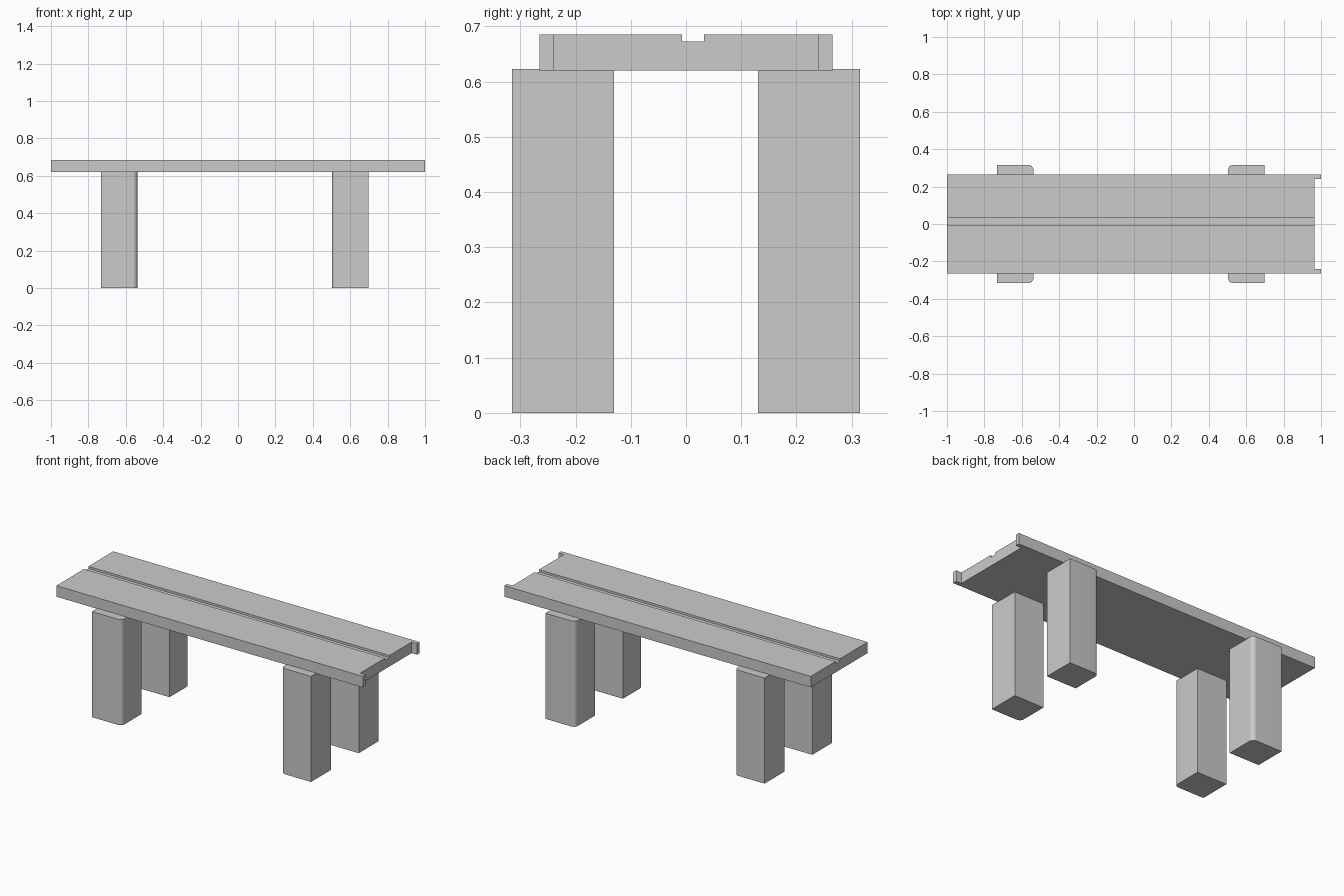
import bpy
import bmesh
from math import cos, sin, pi, radians

cube = bpy.data.objects.get("Cube")
if cube:
    bpy.data.objects.remove(cube, do_unlink=True)

GREY = (0.6, 0.6, 0.6, 1)
grey = bpy.data.materials.new("plain grey")
grey.use_nodes = True
grey.diffuse_color = GREY
grey.node_tree.nodes["Principled BSDF"].inputs["Base Color"].default_value = GREY


def extrude_plan(name, outline, bottom, top):
    """Raise a plan outline into a solid."""
    bm = bmesh.new()
    base = bm.faces.new([bm.verts.new((x, y, bottom)) for x, y in outline])
    raised = bmesh.ops.extrude_face_region(bm, geom=[base])["geom"]
    verts = [g for g in raised if isinstance(g, bmesh.types.BMVert)]
    bmesh.ops.translate(bm, verts=verts, vec=(0, 0, top - bottom))
    bmesh.ops.recalc_face_normals(bm, faces=bm.faces)
    mesh = bpy.data.meshes.new(name)
    bm.to_mesh(mesh)
    bm.free()
    mesh.materials.append(grey)
    obj = bpy.data.objects.new(name, mesh)
    bpy.context.collection.objects.link(obj)
    return obj


# Seat: a plank with two small tabs at its left end
half, tab, end = 0.265, 0.24, 0.965
seat_bottom, seat_top = 0.62, 0.685
seat = extrude_plan("seat", [(-1, -half), (1, -half), (1, -tab), (end, -tab),
                             (end, tab), (1, tab), (1, half), (-1, half)],
                    seat_bottom, seat_top)

# Groove along the seat
cutter = extrude_plan("groove_cutter", [(-1.1, -0.007), (1.1, -0.007),
                                        (1.1, 0.033), (-1.1, 0.033)],
                      seat_top - 0.0125, seat_top + 0.1)
cutter.hide_render = True
cut = seat.modifiers.new("groove", "BOOLEAN")
cut.operation = "DIFFERENCE"
cut.solver = "EXACT"
cut.object = cutter
bpy.context.view_layer.update()
graph = bpy.context.evaluated_depsgraph_get()
seat.data = bpy.data.meshes.new_from_object(seat.evaluated_get(graph))
seat.modifiers.clear()
bpy.data.objects.remove(cutter, do_unlink=True)


# Legs: square posts, rounded on the outer corner facing the middle
def leg(name, x_out, x_in, side, radius=0.025, steps=8):
    toward = 1 if x_in > x_out else -1
    y_in, y_out = 0.13 * side, 0.315 * side
    outline = [(x_out, y_out), (x_out, y_in), (x_in, y_in)]
    for i in range(steps + 1):
        a = pi / 2 * i / steps
        outline.append((x_in - toward * radius * (1 - cos(a)),
                        y_out - side * radius * (1 - sin(a))))
    return extrude_plan(name, outline, 0, 0.623)


legs = []
for depth, side in (("front", -1), ("back", 1)):
    legs.append(leg(depth + "_right_leg", -0.733, -0.538, side))
    legs.append(leg(depth + "_left_leg", 0.697, 0.503, side))

bpy.ops.object.select_all(action="DESELECT")
for obj in legs:
    obj.select_set(True)
bpy.context.view_layer.objects.active = legs[0]
bpy.ops.object.shade_smooth_by_angle(angle=radians(30))
